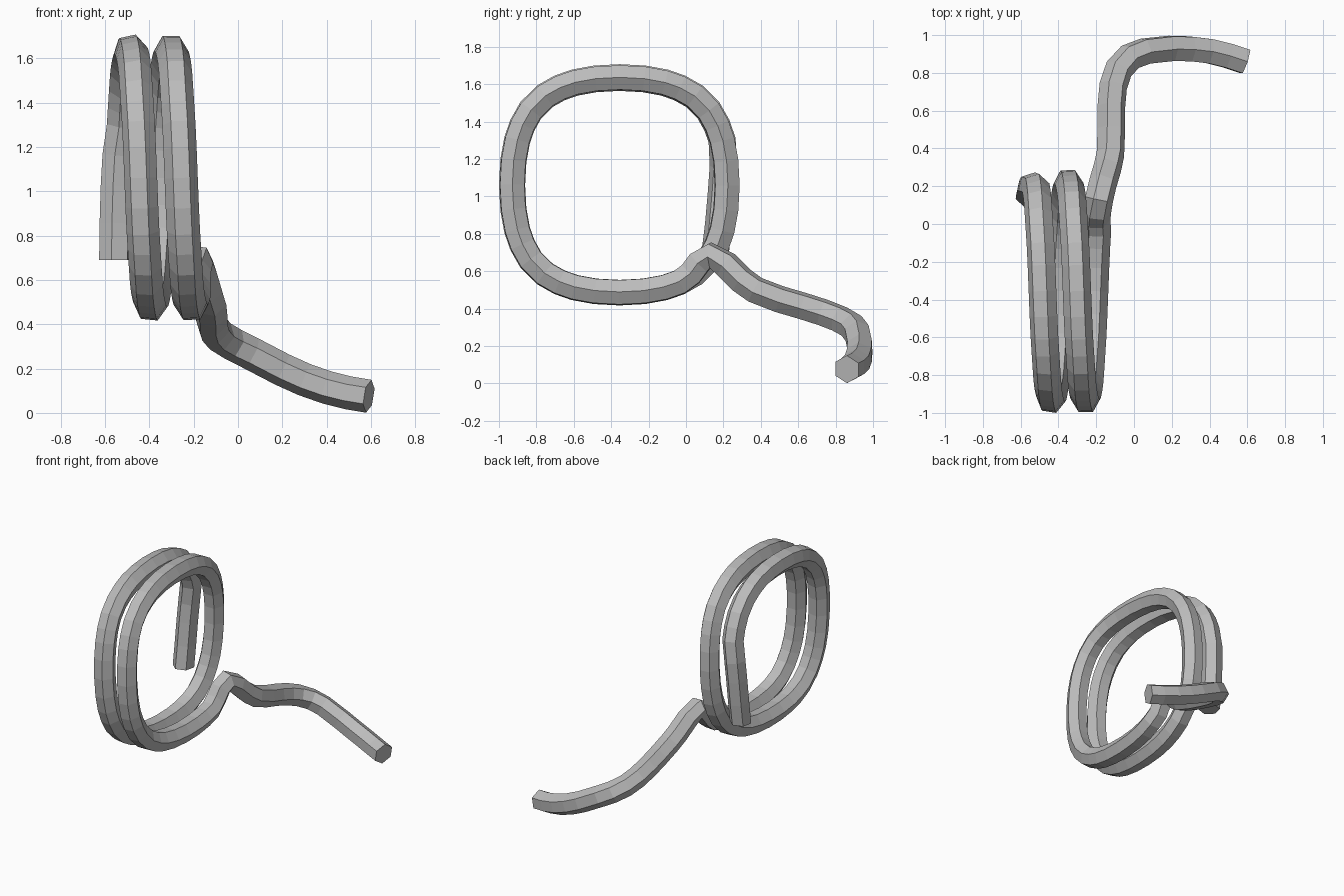
import bpy, bmesh, math
from mathutils import Vector

if "Cube" in bpy.data.objects:
    bpy.data.objects.remove(bpy.data.objects["Cube"])

RADIUS, SIDES = 0.075, 6
CENTRE_Y, CENTRE_Z = -0.355, 1.06

# One quarter of the rounded-square loop; the rest comes from rotation
QUARTER = [(.575, 0), (.568, .13), (.548, .24), (.52, .32), (.475, .40),
           (.40, .475), (.32, .52), (.24, .548), (.13, .568)]


def coil_point(i):
    """Point i along the coil, nine points per quarter turn."""
    q, k = divmod(i, len(QUARTER))
    u, v = QUARTER[k]
    for _ in range(q % 4):
        u, v = -v, u
    return Vector((-0.53 + 0.0456 * i / 9, CENTRE_Y + u, CENTRE_Z + v))


# Free end rising into the coil
path = [Vector(p) for p in [(-.555, .155, .69), (-.553, .175, .85),
                            (-.548, .19, 1.02), (-.54, .20, 1.16)]]
# Two turns of coil
path += [coil_point(i) for i in range(2, 67)]
# Kink and outgoing tail
path += [Vector(p) for p in [
    (-.20, .025, .585), (-.195, .07, .645), (-.185, .13, .685), (-.165, .215, .635),
    (-.14, .30, .55), (-.125, .37, .50), (-.12, .50, .45), (-.12, .62, .415),
    (-.11, .73, .38), (-.08, .82, .345), (-.02, .885, .308), (.06, .915, .268),
    (.20, .93, .195), (.30, .927, .15), (.40, .915, .115), (.50, .89, .09),
    (.59, .86, .075)]]


def sweep_tube(name, pts, mat):
    """Sweep a hexagon along the points with a twist-free frame."""
    bm = bmesh.new()
    rings = []
    side = Vector((1, 0, 0))
    last = len(pts) - 1
    for i, p in enumerate(pts):
        d_in = (pts[i] - pts[max(i - 1, 0)]).normalized()
        d_out = (pts[min(i + 1, last)] - pts[i]).normalized()
        t = (d_in + d_out).normalized()
        if i == 0:
            t = Vector((0, 0, 1))
        side = (side - t * side.dot(t)).normalized()
        out = t.cross(side).normalized()
        if i == 0 and out.y < 0:
            out = -out
        ring = []
        for s in range(SIDES):
            a = math.radians(18) + math.tau * s / SIDES
            ring.append(bm.verts.new(p + RADIUS * (side * math.cos(a) - t.cross(side) * -math.sin(a))))
        rings.append(ring)
    for a, b in zip(rings, rings[1:]):
        for s in range(SIDES):
            n = (s + 1) % SIDES
            bm.faces.new((a[s], a[n], b[n], b[s]))
    bm.faces.new(rings[0])
    bm.faces.new(rings[-1])
    bmesh.ops.recalc_face_normals(bm, faces=bm.faces)
    me = bpy.data.meshes.new(name)
    bm.to_mesh(me)
    bm.free()
    me.materials.append(mat)
    ob = bpy.data.objects.new(name, me)
    bpy.context.collection.objects.link(ob)
    return ob


grey = bpy.data.materials.new("grey")
grey.diffuse_color = (0.5, 0.5, 0.5, 1)
grey.use_nodes = True
grey.node_tree.nodes["Principled BSDF"].inputs["Base Color"].default_value = grey.diffuse_color
sweep_tube("coiled_rope", path, grey)
